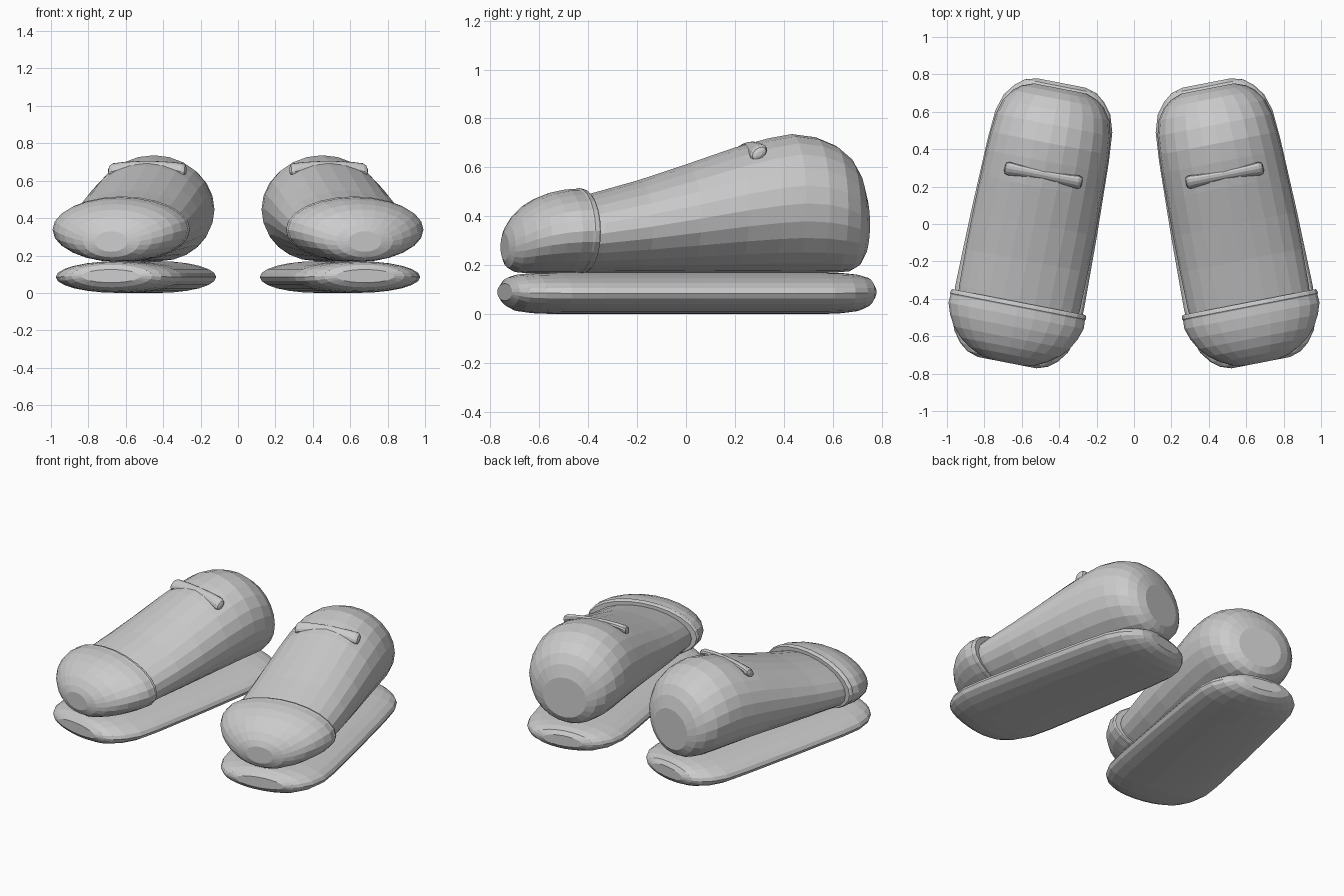
import bpy, bmesh, math
from mathutils import Matrix, Vector

grey = bpy.data.materials.new("light_grey")
grey.diffuse_color = (0.6, 0.6, 0.6, 1)
SEG = 24


def loft(name, rings, matrix, mirror):
    """Skin a list of rings (lists of points); close both ends."""
    bm = bmesh.new()
    vs = [[bm.verts.new(p) for p in ring] for ring in rings]
    n = len(vs[0])
    for a, b in zip(vs, vs[1:]):
        for i in range(n):
            bm.faces.new((a[i], a[(i + 1) % n], b[(i + 1) % n], b[i]))
    bm.faces.new(vs[0])
    bm.faces.new(vs[-1])
    bm.transform(matrix)
    if mirror:
        bm.transform(Matrix.Scale(-1, 4, Vector((1, 0, 0))))
    bmesh.ops.recalc_face_normals(bm, faces=bm.faces)
    me = bpy.data.meshes.new(name)
    bm.to_mesh(me)
    bm.free()
    me.materials.append(grey)
    ob = bpy.data.objects.new(name, me)
    bpy.context.collection.objects.link(ob)


def section(v, half, low, top):
    """Elliptical cross-section across the shoe at length position v."""
    c, h = (low + top) / 2, (top - low) / 2
    return [(half * math.cos(t), v, c + h * math.sin(t))
            for t in (2 * math.pi * i / SEG for i in range(SEG))]


# position along shoe, half width, bottom, top
SOLE = [(-.755, .16, .055, .125), (-.735, .22, .03, .15), (-.70, .265, .012, .162),
        (-.64, .31, .004, .168), (-.54, .343, 0, .17), (-.40, .35, 0, .17),
        (0, .343, 0, .17), (.40, .33, 0, .17), (.56, .318, 0, .17),
        (.65, .29, .004, .168), (.71, .245, .012, .162), (.75, .195, .03, .15),
        (.768, .13, .055, .125)]
UPPER = [(-.60, .27, .18, .43), (-.50, .32, .17, .465), (-.40, .33, .17, .492),
         (-.20, .333, .17, .547), (0, .333, .17, .612), (.20, .33, .17, .68),
         (.34, .327, .17, .718), (.44, .322, .17, .736), (.54, .312, .17, .723),
         (.62, .29, .17, .69), (.68, .25, .175, .64), (.715, .205, .195, .58),
         (.738, .145, .235, .50)]
CAP = [(-.425, .345, .18, .50), (-.425, .362, .17, .507), (-.432, .368, .166, .513),
       (-.448, .37, .165, .516), (-.455, .366, .168, .512), (-.50, .368, .167, .51),
       (-.56, .348, .167, .498), (-.62, .315, .167, .475), (-.67, .27, .168, .445),
       (-.71, .215, .172, .408), (-.74, .155, .19, .365), (-.755, .09, .22, .33)]
# strap: position across, radius, height
STRAP = [(-.212, .010, .655), (-.206, .024, .657), (-.19, .030, .661), (-.14, .026, .671),
         (-.07, .023, .679), (0, .022, .682), (.07, .023, .679), (.14, .026, .671),
         (.19, .030, .661), (.206, .024, .657), (.212, .010, .655)]

pose = Matrix.Translation((.535, 0, 0)) @ Matrix.Rotation(math.radians(11), 4, 'Z')
for side, mirror in (("right", False), ("left", True)):
    for part, table in (("sole", SOLE), ("upper", UPPER), ("toe_cap", CAP)):
        loft(f"{side}_{part}", [section(*r) for r in table], pose, mirror)
    rings = [[(u, .265 + 1.2 * r * math.cos(t), z + .35 * 1.2 * r * math.cos(t) + r * math.sin(t))
              for t in (2 * math.pi * i / 12 for i in range(12))] for u, r, z in STRAP]
    loft(f"{side}_strap", rings, pose, mirror)
